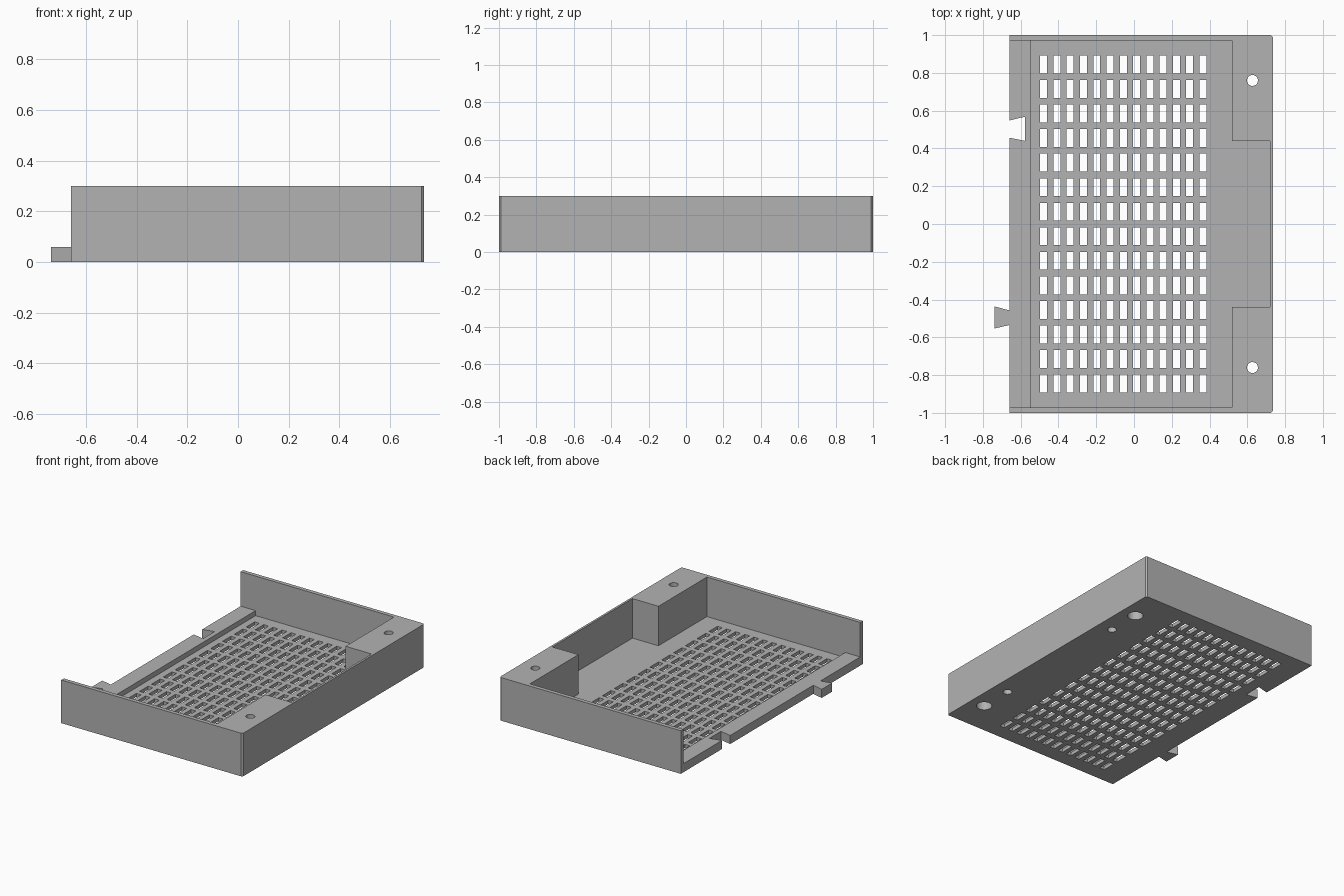
import bpy, bmesh, math

cube = bpy.data.objects.get("Cube")
if cube:
    bpy.data.objects.remove(cube, do_unlink=True)

grey = bpy.data.materials.new("plain grey")
grey.use_nodes = True
grey.diffuse_color = (0.45, 0.45, 0.45, 1)
grey.node_tree.nodes["Principled BSDF"].inputs["Base Color"].default_value = (0.45, 0.45, 0.45, 1)

LEFT, RIGHT, INNER_Y = -0.66, 0.735, 0.972
FLOOR, RIM, TOP = 0.025, 0.06, 0.3


def rect(x0, x1, y0, y1):
    return [(x0, y0), (x1, y0), (x1, y1), (x0, y1)]


def circle(x, y, r, n=32):
    return [(x + r * math.cos(2 * math.pi * i / n), y + r * math.sin(2 * math.pi * i / n))
            for i in range(n)]


def prisms(name, outlines, z0, z1):
    """One object made of upright prisms over counter-clockwise outlines."""
    bm = bmesh.new()
    for pts in outlines:
        low = [bm.verts.new((x, y, z0)) for x, y in pts]
        high = [bm.verts.new((x, y, z1)) for x, y in pts]
        bm.faces.new(low[::-1])
        bm.faces.new(high)
        for i in range(len(pts)):
            j = (i + 1) % len(pts)
            bm.faces.new((low[i], low[j], high[j], high[i]))
    mesh = bpy.data.meshes.new(name)
    bm.to_mesh(mesh)
    bm.free()
    mesh.materials.append(grey)
    ob = bpy.data.objects.new(name, mesh)
    bpy.context.collection.objects.link(ob)
    return ob


def cut(target, name, outlines, z0, z1):
    cutter = prisms(name, outlines, z0, z1)
    cutter.hide_render = True
    mod = target.modifiers.new(name, 'BOOLEAN')
    mod.operation, mod.solver, mod.object = 'DIFFERENCE', 'EXACT', cutter
    bpy.context.view_layer.objects.active = target
    bpy.ops.object.modifier_apply(modifier=mod.name)
    bpy.data.objects.remove(cutter, do_unlink=True)


# Tray block: chamfered right corners, dovetail notch and tab on the open edge
c = 0.01
tray = prisms("vented_tray", [[
    (LEFT, -1), (RIGHT - c, -1), (RIGHT, -1 + c), (RIGHT, 1 - c), (RIGHT - c, 1), (LEFT, 1),
    (LEFT, 0.548), (-0.577, 0.568), (-0.577, 0.44), (LEFT, 0.457),
    (LEFT, -0.457), (-0.738, -0.437), (-0.738, -0.553), (LEFT, -0.535)]], 0, TOP)

# Open edge with a low rim
cut(tray, "rim_cutter", [rect(-0.9, -0.5, -INNER_Y, INNER_Y)], RIM, 0.5)

# Cavity around the two corner blocks
bx, by = 0.52, 0.44
cut(tray, "cavity_cutter", [[
    (-0.545, -INNER_Y), (bx, -INNER_Y), (bx, -by), (0.72, -by),
    (0.72, by), (bx, by), (bx, INNER_Y), (-0.545, INNER_Y)]], FLOOR, 0.5)

# Ventilation slots
slots = []
for i in range(13):
    for j in range(14):
        x, y = -0.478 + 0.0702 * i, -0.845 + 0.13 * j
        slots.append(rect(x - 0.0185, x + 0.0185, y - 0.047, y + 0.047))
cut(tray, "slot_cutter", slots, -0.1, 0.04)

# Screw holes, their wide lower recesses, and blind peg holes
hx = 0.627
cut(tray, "screw_cutter", [circle(hx, s * 0.76, 0.029) for s in (-1, 1)], -0.1, 0.5)
cut(tray, "recess_cutter", [circle(hx, s * 0.76, 0.05) for s in (-1, 1)], -0.1, 0.15)
cut(tray, "peg_cutter", [circle(hx, s * 0.525, 0.029) for s in (-1, 1)], -0.1, 0.2)
